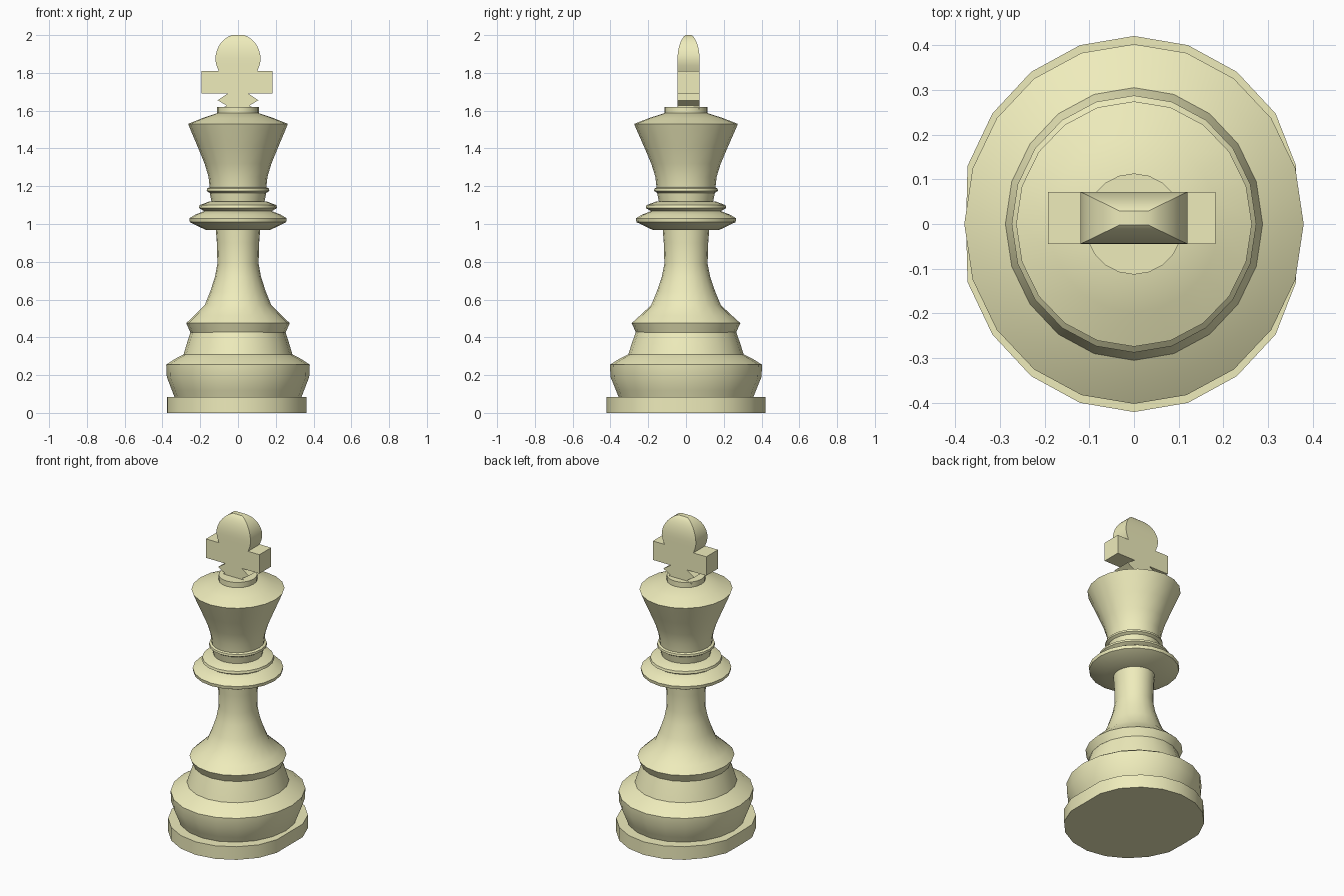
import bpy, bmesh, math

if "Cube" in bpy.data.objects:
    bpy.data.objects.remove(bpy.data.objects["Cube"])

mat = bpy.data.materials.new("ivory")
mat.diffuse_color = (0.86, 0.84, 0.5, 1)
mat.use_nodes = True
mat.node_tree.nodes["Principled BSDF"].inputs["Base Color"].default_value = mat.diffuse_color
SIDES = 20


def make_object(name, rings, angle=32):
    """Bridge a stack of closed rings, cap both ends, shade smooth by angle."""
    bm = bmesh.new()
    loops = [[bm.verts.new(p) for p in ring] for ring in rings]
    for a, b in zip(loops, loops[1:]):
        n = len(a)
        for i in range(n):
            j = (i + 1) % n
            bm.faces.new((a[i], a[j], b[j], b[i]))
    bm.faces.new(loops[0][::-1])
    bm.faces.new(loops[-1])
    bmesh.ops.recalc_face_normals(bm, faces=bm.faces)
    mesh = bpy.data.meshes.new(name)
    bm.to_mesh(mesh)
    bm.free()
    mesh.materials.append(mat)
    obj = bpy.data.objects.new(name, mesh)
    bpy.context.collection.objects.link(obj)
    bpy.ops.object.select_all(action='DESELECT')
    obj.select_set(True)
    bpy.context.view_layer.objects.active = obj
    bpy.ops.object.shade_smooth_by_angle(angle=math.radians(angle))
    return obj


def oval(z, rx, ry, lo=-9, hi=9):
    """Twenty-sided oval ring, optionally flattened at the left and right."""
    pts = []
    for i in range(SIDES):
        a = 2 * math.pi * i / SIDES
        pts.append((min(hi, max(lo, rx * math.cos(a))), ry * math.sin(a), z))
    return pts


def turned(name, profile, stretch):
    """Turned part from (z, radius) pairs, slightly deeper than wide."""
    make_object(name, [oval(z, r, r * stretch) for z, r in profile])


# Foot plate, flattened at both sides
make_object("foot_plate", [oval(z, 0.392, 0.421, -0.376, 0.363) for z in (0, 0.083)])

# Bulging base with shoulder and waist
turned("base", [(0.08, 0.335), (0.12, 0.35), (0.19, 0.377), (0.255, 0.38),
                (0.285, 0.335), (0.31, 0.288), (0.37, 0.27), (0.43, 0.25)], 1.06)

# Lip and tapering stem
turned("stem", [(0.425, 0.252), (0.475, 0.274), (0.515, 0.232), (0.57, 0.176),
                (0.64, 0.148), (0.72, 0.122), (0.79, 0.109), (0.9, 0.112),
                (0.98, 0.118)], 1.05)

# Wide collar and the smaller rings above it
turned("collar", [(0.968, 0.17), (1.01, 0.255), (1.03, 0.258), (1.05, 0.225),
                  (1.07, 0.175)], 1.03)
turned("upper_ring", [(1.065, 0.175), (1.085, 0.207), (1.1, 0.203),
                      (1.12, 0.15)], 1.03)
turned("neck_ring", [(1.115, 0.14), (1.165, 0.15), (1.175, 0.166),
                     (1.188, 0.164), (1.195, 0.148)], 1.02)

# Flared crown with sloping top, and the button on it
turned("crown", [(1.185, 0.149), (1.25, 0.156), (1.32, 0.177), (1.41, 0.214),
                 (1.5, 0.252), (1.53, 0.264), (1.56, 0.19), (1.587, 0.11)], 1.04)
turned("button", [(1.58, 0.11), (1.62, 0.11)], 1.03)

# Cross made of rectangular sections: z, left, right, half thickness
T, Y = 0.0585, 0.0135
cross = [(1.61, -0.09, 0.09, T), (1.627, -0.06, 0.06, T), (1.655, -0.108, 0.108, T),
         (1.69, -0.056, 0.056, T), (1.69, -0.193, 0.182, T),
         (1.81, -0.193, 0.182, T), (1.81, -0.102, 0.102, T), (1.84, -0.114, 0.114, T)]
for k in range(8):  # rounded head, thinning towards the top
    a = math.radians(k * 74 / 7)
    w = 0.12 * math.cos(a)
    cross.append((1.87 + 0.1352 * math.sin(a), -w, w, T * math.cos(a)))
make_object("cross", [[(l, Y - t, z), (r, Y - t, z), (r, Y + t, z), (l, Y + t, z)]
                      for z, l, r, t in cross])
